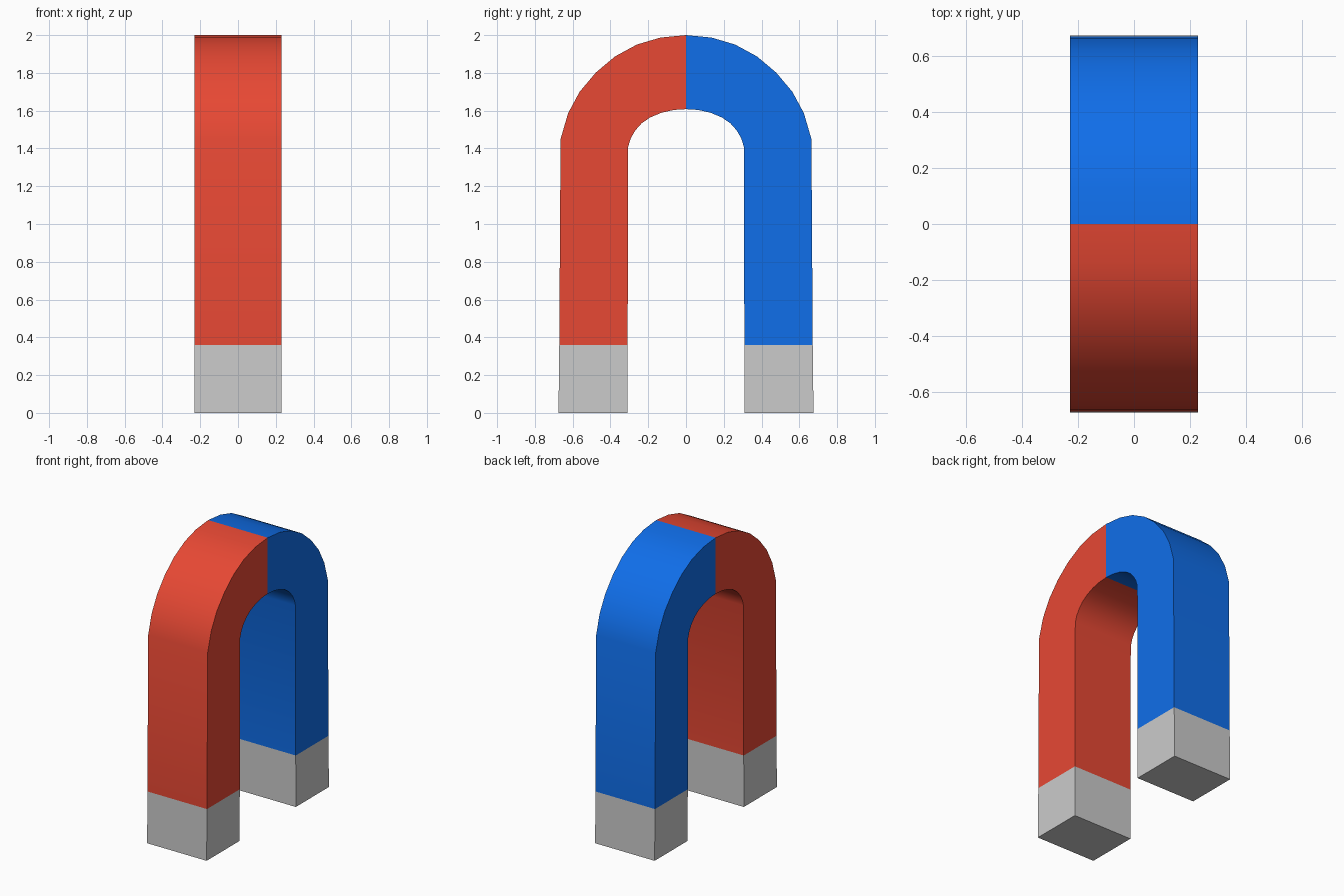
import bpy, bmesh
from mathutils import Vector

if "Cube" in bpy.data.objects:
    bpy.data.objects.remove(bpy.data.objects["Cube"])

HALF_WIDTH = 0.23
TIP_TOP = 0.36

# Half profile (y, z), from the tip joint up to the crown
OUTER = [(0.671, TIP_TOP), (0.664, 1.45), (0.624, 1.587), (0.563, 1.70), (0.477, 1.802),
         (0.376, 1.887), (0.26, 1.95), (0.135, 1.987), (0, 2.0)]
INNER = [(0.309, TIP_TOP), (0.306, 1.41), (0.292, 1.455), (0.268, 1.496), (0.235, 1.533),
         (0.19, 1.564), (0.13, 1.589), (0.065, 1.604), (0, 1.608)]


def material(name, color):
    mat = bpy.data.materials.new(name)
    mat.diffuse_color = color
    mat.use_nodes = True
    mat.node_tree.nodes["Principled BSDF"].inputs["Base Color"].default_value = mat.diffuse_color
    return mat


def sweep(name, outer, inner, side, mat=None, cap=False):
    """Rectangular tube through paired outer/inner profile points."""
    bm = bmesh.new()
    rings = []
    for (yo, zo), (yi, zi) in zip(outer, inner):
        rings.append([bm.verts.new(Vector((x, side * y, z))) for x, y, z in (
            (-HALF_WIDTH, yo, zo), (HALF_WIDTH, yo, zo),
            (HALF_WIDTH, yi, zi), (-HALF_WIDTH, yi, zi))])
    for a, b in zip(rings, rings[1:]):
        for i in range(4):
            j = (i + 1) % 4
            face = (a[i], a[j], b[j], b[i])
            bm.faces.new(face if side < 0 else face[::-1])
    if cap:
        bm.faces.new(rings[0][::-1] if side < 0 else rings[0])
    mesh = bpy.data.meshes.new(name)
    bm.to_mesh(mesh)
    bm.free()
    obj = bpy.data.objects.new(name, mesh)
    bpy.context.collection.objects.link(obj)
    if mat:
        mesh.materials.append(mat)
    bpy.ops.object.select_all(action='DESELECT')
    obj.select_set(True)
    bpy.context.view_layer.objects.active = obj
    bpy.ops.object.shade_smooth_by_angle(angle=0.6)
    return obj


red = material("red_paint", (0.8, 0.065, 0.034, 1))
blue = material("blue_paint", (0.005, 0.156, 0.82, 1))

# Painted arms meeting at the crown, each with a bare metal tip
for side, label, mat in ((-1, "front", red), (1, "back", blue)):
    sweep(label + "_arm", OUTER, INNER, side, mat)
    sweep(label + "_pole_tip", [(0.675, 0), OUTER[0]], [(0.31, 0), INNER[0]], side, cap=True)
